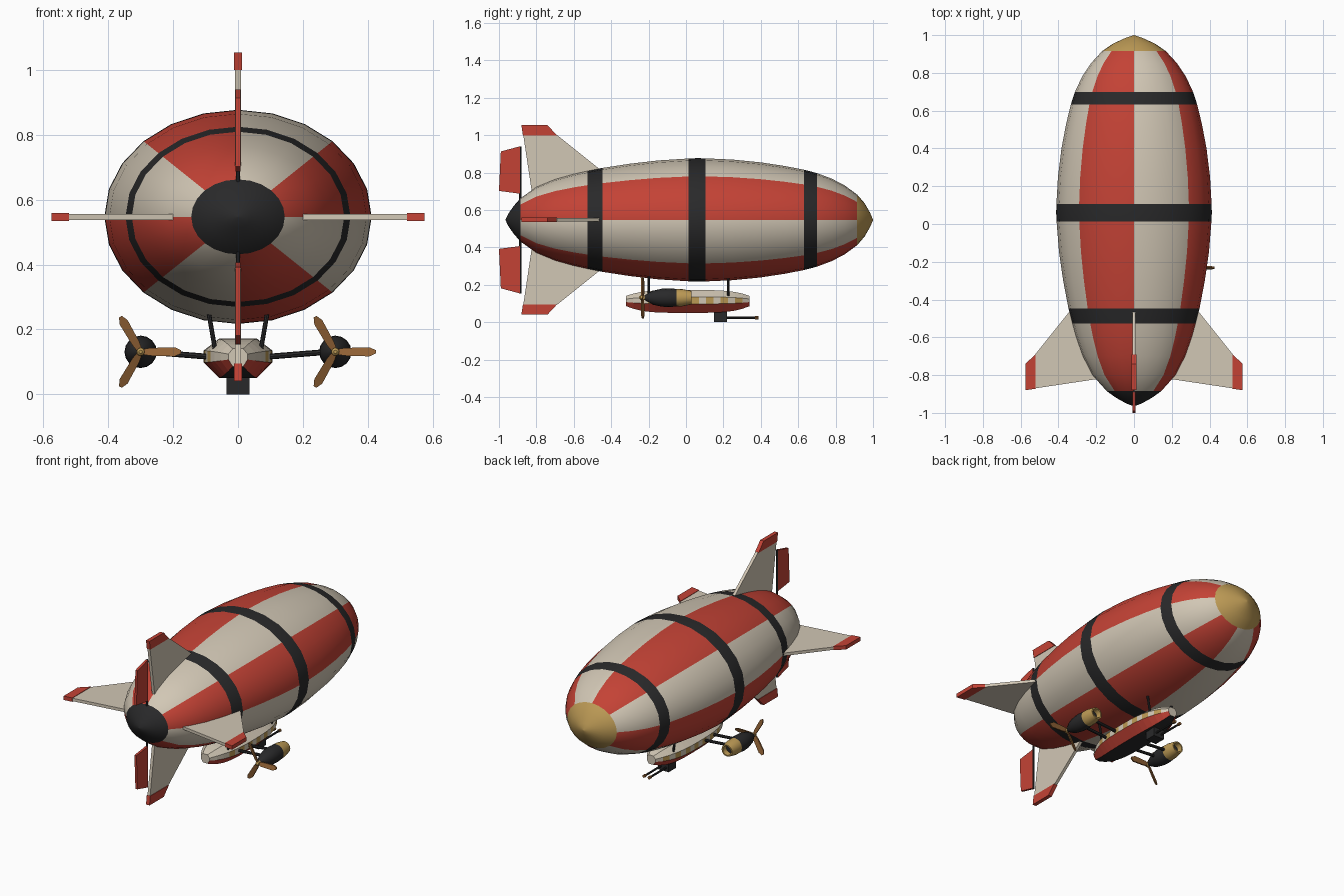
import bpy, bmesh, math
from mathutils import Vector

if "Cube" in bpy.data.objects:
    bpy.data.objects.remove(bpy.data.objects["Cube"])

COLOURS = {
    "red": (0.55, 0.055, 0.036), "cream": (0.64, 0.57, 0.46),
    "charcoal": (0.022, 0.022, 0.023), "gold": (0.50, 0.32, 0.09),
    "wood": (0.28, 0.12, 0.035),
}
NAMES = list(COLOURS)
MATS = []
for n, c in COLOURS.items():
    m = bpy.data.materials.new(n)
    m.diffuse_color = (*c, 1)
    m.use_nodes = True
    m.node_tree.nodes["Principled BSDF"].inputs["Base Color"].default_value = m.diffuse_color
    MATS.append(m)


def loft(name, rings, colour, smooth=False, caps=None):
    """Skin closed rings; colour is a name or a rule (ring, side) -> name."""
    rule = colour if callable(colour) else (lambda i, j: colour)
    caps = caps or (rule(0, 0), rule(len(rings) - 2, 0))
    bm = bmesh.new()
    vs = [[bm.verts.new(p) for p in r] for r in rings]
    n = len(rings[0])
    for i in range(len(rings) - 1):
        for j in range(n):
            k = (j + 1) % n
            f = bm.faces.new((vs[i][j], vs[i][k], vs[i + 1][k], vs[i + 1][j]))
            f.material_index = NAMES.index(rule(i, j))
    for ring, c in ((vs[0], caps[0]), (vs[-1], caps[1])):
        bm.faces.new(ring).material_index = NAMES.index(c)
    bmesh.ops.recalc_face_normals(bm, faces=bm.faces)
    me = bpy.data.meshes.new(name)
    bm.to_mesh(me)
    bm.free()
    for m in MATS:
        me.materials.append(m)
    ob = bpy.data.objects.new(name, me)
    bpy.context.collection.objects.link(ob)
    if smooth:
        bpy.ops.object.select_all(action='DESELECT')
        ob.select_set(True)
        bpy.context.view_layer.objects.active = ob
        bpy.ops.object.shade_smooth_by_angle(angle=math.radians(38))
    return ob


def lathe(name, cx, cz, profile, colour, sides=16, sx=1, sz=1, caps=None):
    """Turn (y, radius) points about an axis along y."""
    angs = [2 * math.pi * j / sides for j in range(sides)]
    rings = [[(cx + r * sx * math.sin(a), y, cz + r * sz * math.cos(a)) for a in angs]
             for y, r in profile]
    return loft(name, rings, colour, True, caps)


def rod(name, a, b, r, colour, sides=8):
    a, b = Vector(a), Vector(b)
    q = (b - a).to_track_quat('Z', 'Y')
    ring = [q @ Vector((r * math.cos(2 * math.pi * j / sides),
                        r * math.sin(2 * math.pi * j / sides), 0)) for j in range(sides)]
    return loft(name, [[a + p for p in ring], [b + p for p in ring]], colour, True)


def plate(name, pts, thick, place, colour):
    """Extrude a flat outline; place(u, v, t) maps it into space."""
    return loft(name, [[place(u, v, t) for u, v in pts] for t in (-thick / 2, thick / 2)], colour)


CZ = 0.547

# Striped envelope with dark bands, gold nose and dark tail cap
hull = [(-0.965, 0.004), (-0.95, 0.1), (-0.92, 0.23), (-0.885, 0.35), (-0.8, 0.535),
        (-0.7, 0.66), (-0.6, 0.745), (-0.526, 0.795), (-0.447, 0.842), (-0.3, 0.91),
        (-0.15, 0.963), (0.014, 0.995), (0.06, 1.0), (0.105, 0.997), (0.25, 0.977), (0.4, 0.932),
        (0.53, 0.872), (0.632, 0.812), (0.70, 0.758), (0.78, 0.667), (0.85, 0.555),
        (0.915, 0.41), (0.955, 0.27), (0.985, 0.11), (1.0, 0.004)]


def hull_colour(i, j):
    y = (hull[i][0] + hull[i + 1][0]) / 2
    if y > 0.915:
        return "gold"
    if y < -0.885 or any(a < y < b for a, b in ((-0.526, -0.447), (0.014, 0.105), (0.632, 0.70))):
        return "charcoal"
    return "red" if (j // 3) % 2 else "cream"


lathe("envelope", 0, CZ, hull, hull_colour, 24, 0.412, 0.33)

# Four tail fins with red tips; outlines are (y, distance from axis)
for side, s in (("upper", 1), ("lower", -1)):
    def upright(u, v, t, s=s): return (t, u, CZ + s * v)
    def level(u, v, t, s=s): return (s * (v + 0.069), u, CZ + t)
    for kind, place in (("vertical", upright), ("horizontal", level)):
        label = side if kind == "vertical" else ("right" if s > 0 else "left")
        plate(f"{label}_{kind}_fin", [(-0.45, 0.262), (-0.69, 0.454), (-0.87, 0.454), (-0.82, 0.12)],
              0.018, place, "cream")
        plate(f"{label}_{kind}_fin_tip", [(-0.69, 0.452), (-0.74, 0.506), (-0.88, 0.506), (-0.872, 0.452)],
              0.024, place, "red")
    # Rudder and its hinge post
    plate(f"{side}_rudder", [(-0.888, 0.14), (-0.888, 0.393), (-0.99, 0.366), (-1.0, 0.155)],
          0.014, upright, "red")
    rod(f"{side}_rudder_post", (0, -0.886, CZ + s * 0.09), (0, -0.886, CZ + s * 0.393), 0.006, "charcoal")

# Gondola hull: eight-sided section tapering to both ends, with a window strip
section = [(-0.058, 0.172), (0.058, 0.172), (0.106, 0.135), (0.106, 0.098),
           (0.058, 0.05), (-0.058, 0.05), (-0.106, 0.098), (-0.106, 0.135)]
STEPS = 17
rings = []
for i in range(STEPS + 1):
    t = -1 + 2 * i / STEPS
    w = 1 - 0.72 * abs(t) ** 3
    h = 1 - 0.55 * abs(t) ** 4
    rings.append([(x * w, 0.01 + 0.33 * t, 0.115 + (z - 0.115) * h) for x, z in section])


def gondola_colour(i, j):
    if j in (2, 6):
        return "gold" if i % 2 and 1 < i < STEPS - 1 else "cream"
    if j == 4:
        return "charcoal"
    return "red" if j in (3, 5) else "cream"


loft("gondola", rings, gondola_colour, caps=("cream", "cream"))

# Gun turret under the gondola
plate("turret", [(0.15, 0.0), (0.22, 0.0), (0.22, 0.06), (0.15, 0.06)], 0.072,
      lambda u, v, t: (t, u, v), "charcoal")
for s in (-1, 1):
    rod("gun_barrel", (s * 0.018, 0.21, 0.024), (s * 0.018, 0.37, 0.024), 0.006, "charcoal")
    rod("gun_muzzle", (s * 0.018, 0.368, 0.024), (s * 0.018, 0.387, 0.024), 0.009, "wood")

blade = [(0, -0.007), (0.03, -0.012), (0.105, -0.014), (0.125, -0.005),
         (0.125, 0.005), (0.105, 0.014), (0.03, 0.012), (0, 0.007)]
for s in (-1, 1):
    # Suspension struts up to the envelope
    for y in (-0.2, 0.225):
        rod("suspension_strut", (s * 0.07, y, 0.135), (s * 0.091, y, 0.255), 0.007, "charcoal")
    # Engine pod with open gold intake, carried on two arms
    ex, ez = s * 0.30, 0.131
    lathe("engine_pod", ex, ez, [(-0.225, 0.01), (-0.205, 0.022), (-0.175, 0.038), (-0.13, 0.048),
                                 (-0.09, 0.05), (-0.04, 0.046)], "charcoal")
    lathe("engine_intake", ex, ez, [(-0.05, 0.047), (-0.02, 0.046), (0.03, 0.036),
                                    (0.03, 0.028), (0.0, 0.024)], "gold", caps=("gold", "charcoal"))
    for y in (-0.13, -0.04):
        rod("engine_arm", (s * 0.08, y, 0.115), (s * 0.28, y, 0.131), 0.009, "charcoal")
    # Three-bladed propeller
    lathe("propeller_hub", ex, ez, [(-0.25, 0.005), (-0.243, 0.012), (-0.215, 0.013)], "gold", 12)
    for k in range(3):
        c, d = math.cos(k * 2 * math.pi / 3), math.sin(k * 2 * math.pi / 3)
        # blades are pitched slightly about their own length
        plate("propeller_blade", blade, 0.008,
              lambda u, v, t: (ex + u * c - v * d, -0.232 + t + v * 0.4, ez + u * d + v * c), "wood")
